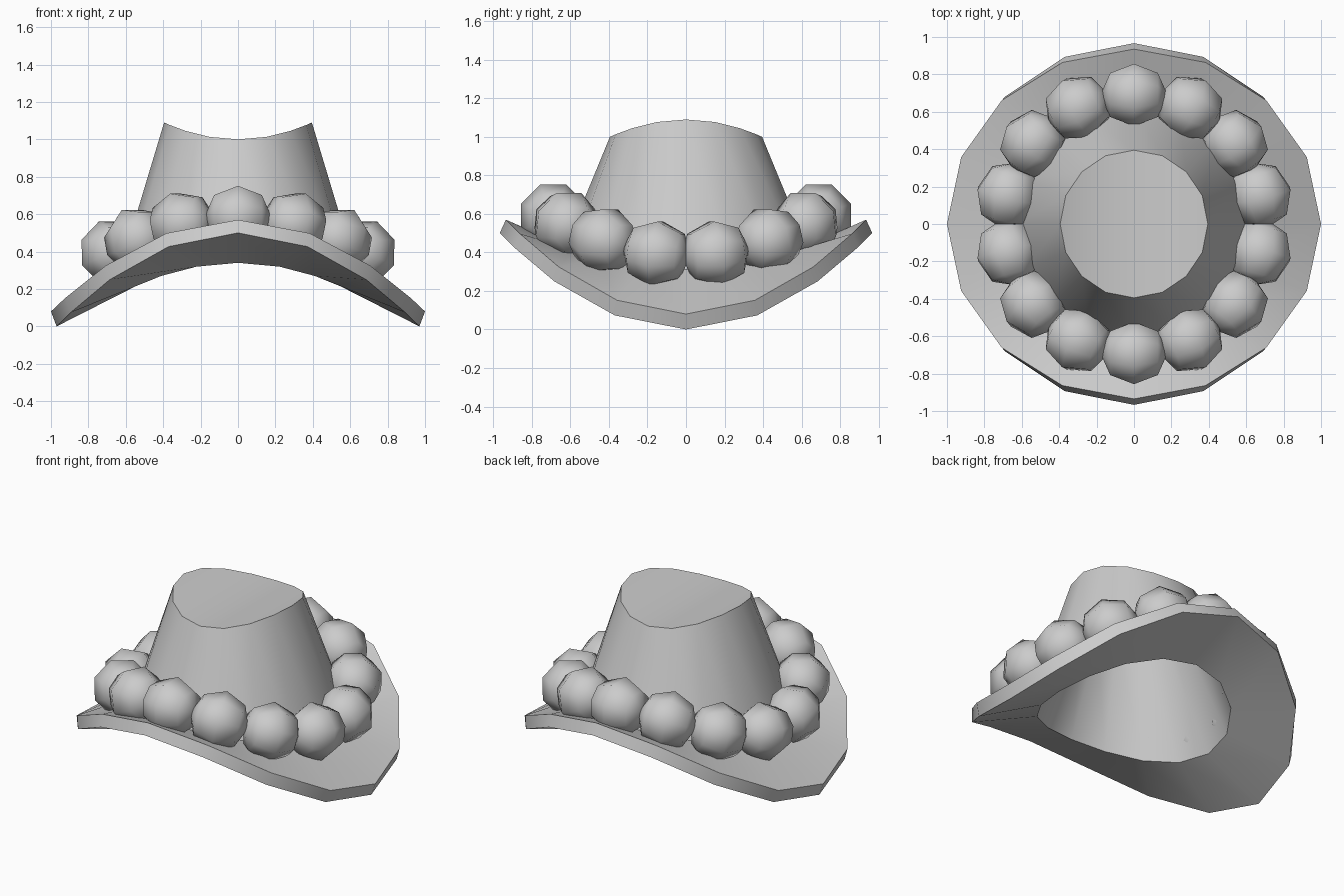
import bpy, bmesh, math
from mathutils import Matrix, Vector

SIDES, BEADS = 16, 14

cube = bpy.data.objects.get("Cube")
if cube:
    bpy.data.objects.remove(cube)

grey = bpy.data.materials.new("plain grey")
grey.use_nodes = True
grey.diffuse_color = (0.6, 0.6, 0.6, 1)
grey.node_tree.nodes["Principled BSDF"].inputs["Base Color"].default_value = (0.6, 0.6, 0.6, 1)


def finish(bm, name):
    bmesh.ops.recalc_face_normals(bm, faces=bm.faces)
    mesh = bpy.data.meshes.new(name)
    bm.to_mesh(mesh)
    bm.free()
    mesh.materials.append(grey)
    obj = bpy.data.objects.new(name, mesh)
    bpy.context.collection.objects.link(obj)
    bpy.ops.object.select_all(action='DESELECT')
    obj.select_set(True)
    bpy.context.view_layer.objects.active = obj
    return obj


def ring(bm, rx, ry, z_side, z_front):
    """Saddle-bent ring: one height at the sides, another at front and back."""
    verts = []
    for k in range(SIDES):
        a = math.tau * k / SIDES
        c, s = math.cos(a), math.sin(a)
        verts.append(bm.verts.new((rx * c, ry * s, z_side + (z_front - z_side) * s * s)))
    return verts


def bridge(bm, a, b):
    for k in range(SIDES):
        n = (k + 1) % SIDES
        bm.faces.new((a[k], a[n], b[n], b[k]))


def cap(bm, r):
    """Strips from front to back, so the cap curves only from side to side."""
    for k in range(SIDES // 2):
        quad = (r[k], r[k + 1], r[SIDES - k - 1], r[(SIDES - k) % SIDES])
        bm.faces.new(list(dict.fromkeys(quad)))


# Hat: a thick shell from the crown, over the brim and back up inside
bm = bmesh.new()
profile = [
    (0.395, 0.395, 1.09, 1.0),   # crown top
    (0.63, 0.63, 0.31, 0.43),    # crown base
    (1.0, 0.935, 0.08, 0.57),    # brim upper edge
    (0.97, 0.967, 0.0, 0.5),     # brim lower edge
    (0.58, 0.58, 0.2, 0.34),     # opening
    (0.335, 0.335, 1.0, 0.92),   # crown inside
]
rings = [ring(bm, *p) for p in profile]
for a, b in zip(rings, rings[1:]):
    bridge(bm, a, b)
cap(bm, rings[0])
cap(bm, rings[-1])
finish(bm, "hat")
bpy.ops.object.shade_smooth_by_angle(angle=math.radians(35))

# Band of beads, each with its pole along the bent band
bm = bmesh.new()
for i in range(BEADS):
    a = math.pi / 2 + math.tau * i / BEADS
    c, s = math.cos(a), math.sin(a)
    centre = Vector((0.69 * c, 0.69 * s, 0.385 + 0.2 * s * s))
    along = Vector((-0.69 * s, 0.69 * c, 0.4 * s * c)).normalized()
    out = Vector((c, s, 0))
    up = out.cross(along)
    turn = Matrix((out, up, along)).transposed().to_4x4()
    spin = Matrix.Rotation(math.pi / 8, 4, 'Z')
    bmesh.ops.create_uvsphere(bm, u_segments=8, v_segments=4, radius=0.18,
                              matrix=Matrix.Translation(centre) @ turn @ spin)
finish(bm, "bead_band")
bpy.ops.object.shade_smooth()
